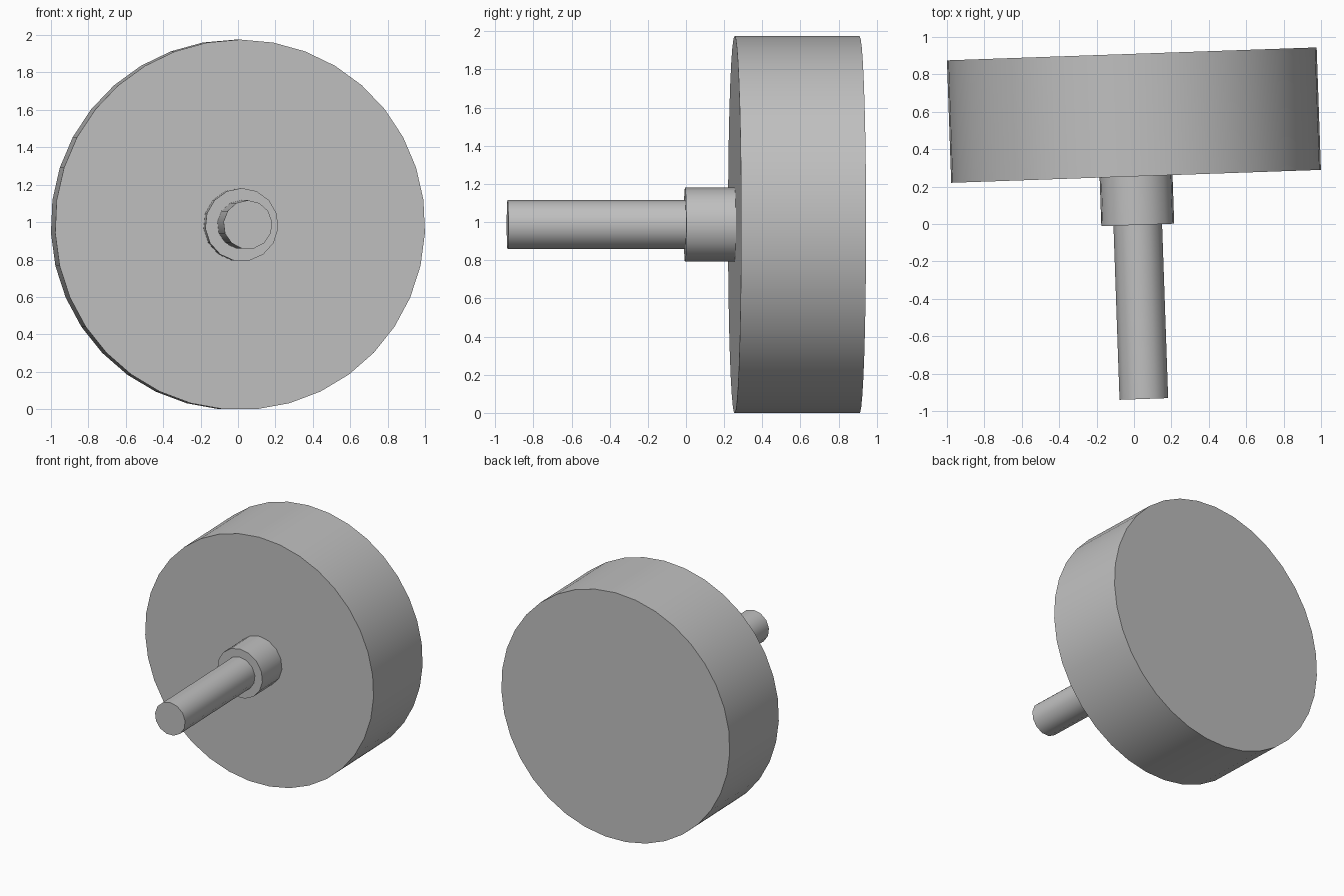
import bpy, bmesh, math
from mathutils import Matrix, Vector

cube = bpy.data.objects.get("Cube")
if cube:
    bpy.data.objects.remove(cube)

WHEEL_R = 0.99
WHEEL_SIDES = 35
TILT = math.radians(2)

# One plain grey for every part
grey = bpy.data.materials.new("light_grey")
grey.use_nodes = True
colour = (0.527, 0.527, 0.527, 1)
grey.diffuse_color = colour
grey.node_tree.nodes["Principled BSDF"].inputs["Base Color"].default_value = colour

# Shared axis, turned slightly about z; the wheel's lowest edge rests on z = 0
axis_height = WHEEL_R * math.cos(math.pi / WHEEL_SIDES)
placement = Matrix.Translation((0.02, 0, axis_height)) @ Matrix.Rotation(TILT, 4, 'Z')


def turned_part(name, radius, sides, front, back):
    """Closed cylinder along local y with one corner pointing straight up."""
    bm = bmesh.new()
    ring = []
    for i in range(sides):
        a = math.tau * i / sides
        ring.append(bm.verts.new((radius * math.sin(a), front, radius * math.cos(a))))
    cap = bm.faces.new(ring)
    result = bmesh.ops.extrude_face_region(bm, geom=[cap], use_keep_orig=True)
    moved = [v for v in result["geom"] if isinstance(v, bmesh.types.BMVert)]
    bmesh.ops.translate(bm, verts=moved, vec=Vector((0, back - front, 0)))
    bmesh.ops.recalc_face_normals(bm, faces=bm.faces)
    mesh = bpy.data.meshes.new(name)
    bm.to_mesh(mesh)
    bm.free()
    mesh.materials.append(grey)
    obj = bpy.data.objects.new(name, mesh)
    obj.matrix_world = placement
    bpy.context.collection.objects.link(obj)
    bpy.ops.object.select_all(action='DESELECT')
    obj.select_set(True)
    bpy.context.view_layer.objects.active = obj
    bpy.ops.object.shade_smooth_by_angle(angle=math.radians(40))
    return obj


# Broad wheel, short collar on its front, long thin shaft
turned_part("wheel", WHEEL_R, WHEEL_SIDES, 0.255, 0.91)
turned_part("collar", 0.196, 15, -0.005, 0.255)
turned_part("shaft", 0.131, 13, -0.936, -0.005)
